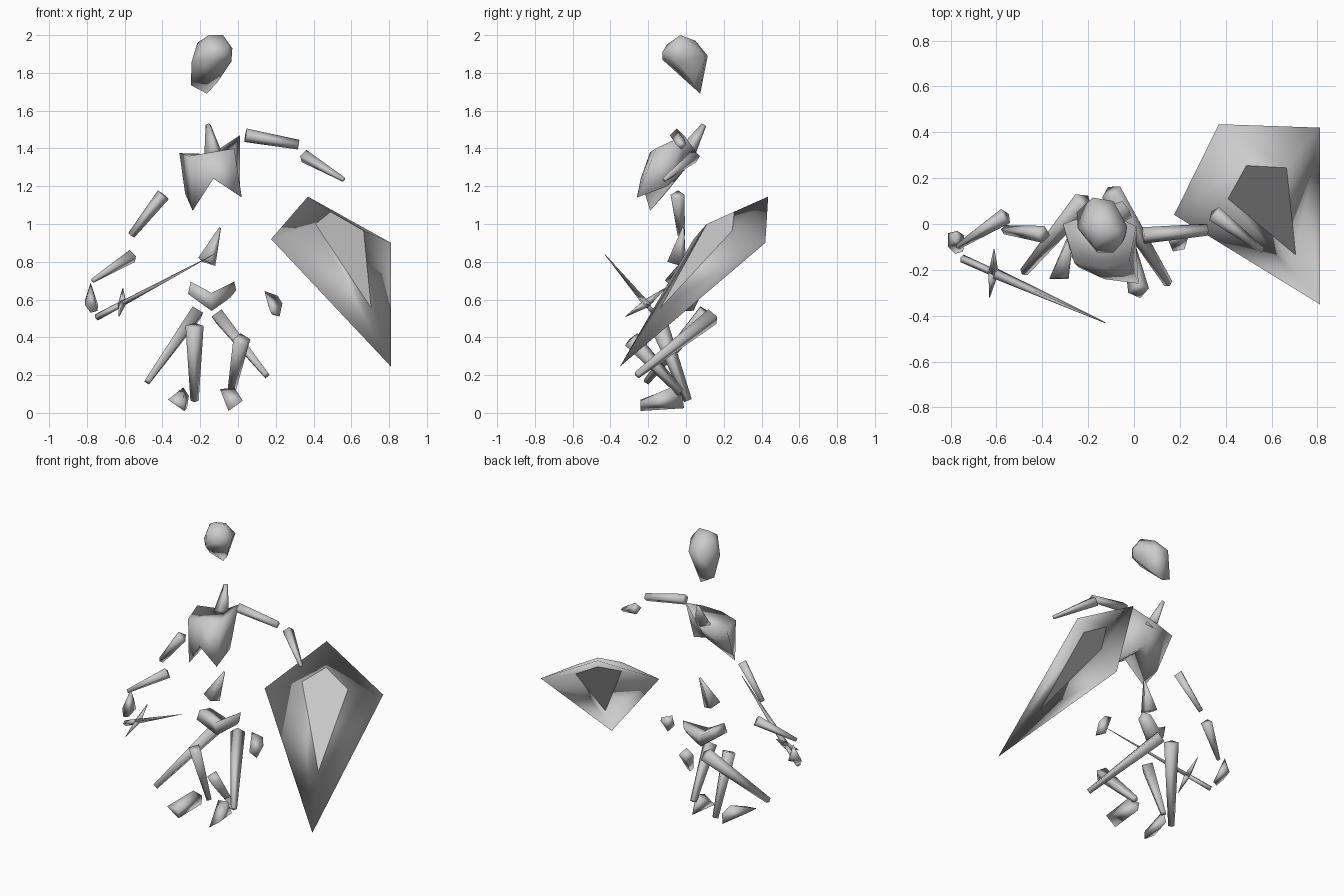
import bpy, bmesh
from mathutils import Vector

if "Cube" in bpy.data.objects:
    bpy.data.objects.remove(bpy.data.objects["Cube"])


def finish(name, bm):
    bmesh.ops.recalc_face_normals(bm, faces=bm.faces)
    me = bpy.data.meshes.new(name)
    bm.to_mesh(me)
    bm.free()
    for p in me.polygons:
        p.use_smooth = True
    ob = bpy.data.objects.new(name, me)
    bpy.context.collection.objects.link(ob)
    return ob


def hull(name, pts):
    bm = bmesh.new()
    vs = [bm.verts.new(p) for p in pts]
    res = bmesh.ops.convex_hull(bm, input=vs)
    junk = [g for g in res["geom_interior"] if isinstance(g, bmesh.types.BMVert)]
    bmesh.ops.delete(bm, geom=junk, context='VERTS')
    return finish(name, bm)


def bone(name, a, b, ra, rb, sides=4, flat=1.0):
    """Tapered low-poly shaft from a to b."""
    a, b = Vector(a), Vector(b)
    d = b - a
    bm = bmesh.new()
    bmesh.ops.create_cone(bm, cap_ends=True, segments=sides,
                          radius1=ra, radius2=rb, depth=d.length)
    rot = d.to_track_quat('Z', 'Y')
    for v in bm.verts:
        v.co.y *= flat
        v.co = rot @ v.co + (a + b) / 2
    return finish(name, bm)


def loft(name, rings, caps=True):
    """Skin through a list of point rings, optionally capped at both ends."""
    bm = bmesh.new()
    rs = [[bm.verts.new(p) for p in r] for r in rings]
    for r, s in zip(rs, rs[1:]):
        n = len(r)
        for i in range(n):
            j = (i + 1) % n
            bm.faces.new((r[i], r[j], s[j], s[i]))
    if caps:
        for r in (rs[0], rs[-1]):
            bm.faces.new(r)
    return finish(name, bm)


# Skull, jaw pointing backwards and down
hull("skull", [
    (-.155, -.03, 2.0), (-.08, -.03, 2.0), (-.215, .0, 1.96), (-.13, .05, 1.97),
    (-.03, -.01, 1.93), (-.05, -.08, 1.94), (-.17, -.10, 1.95), (-.09, -.125, 1.91),
    (-.245, -.02, 1.86), (-.16, -.125, 1.87), (-.035, -.05, 1.86), (-.09, .1, 1.89),
    (-.18, .115, 1.89), (-.165, .075, 1.69), (-.25, .05, 1.735), (-.11, .04, 1.75)])

# Rib cage with an arched notch at the lower front
loft("rib_cage", [
    [(-.31, .0, 1.375), (-.26, -.17, 1.36), (-.14, -.19, 1.38),
     (-.02, -.16, 1.40), (.01, -.01, 1.47), (-.14, .06, 1.37)],
    [(-.28, -.11, 1.16), (-.24, -.19, 1.07), (-.13, -.24, 1.24),
     (.02, -.26, 1.14), (.01, -.10, 1.20), (-.13, -.03, 1.26)]])

# Spine pieces
bone("neck", (-.13, .0, 1.37), (-.158, .095, 1.525), .05, .014)
bone("lumbar_spine", (-.165, -.05, .80), (-.095, -.015, .98), .055, .006)

# Pelvis: left wing, saddle, right wing
loft("pelvis", [
    [(-.25, -.06, .695), (-.265, -.07, .63), (-.24, .0, .62), (-.23, .03, .68)],
    [(-.14, -.05, .635), (-.14, -.03, .54), (-.14, .04, .54), (-.14, .07, .62)],
    [(-.02, .06, .695), (-.01, .03, .65), (-.04, .05, .61), (-.05, .10, .67)]])

# Limb bones: name, start, end, start radius, end radius
for limb in [
    ("upper_arm_a", (-.395, -.045, 1.155), (-.565, -.025, .94), .037, .02),
    ("upper_arm_b", (.04, -.05, 1.47), (.32, -.025, 1.42), .036, .026),
    ("forearm_a", (-.56, .035, .83), (-.77, -.10, .70), .036, .013),
    ("forearm_b", (.35, .045, 1.36), (.56, -.115, 1.235), .036, .013),
    ("thigh_a", (-.22, .10, .53), (-.48, -.21, .165), .046, .02),
    ("thigh_b", (-.10, .14, .51), (.15, -.26, .20), .046, .02),
    ("shin_a", (-.23, -.14, .46), (-.23, .01, .065), .048, .022),
    ("shin_b", (.02, -.29, .39), (-.035, -.03, .11), .046, .022),
]:
    bone(*limb)

# Hands
hull("hand_a", [(-.78, -.05, .69), (-.81, -.04, .60), (-.81, -.10, .57),
                (-.74, -.05, .57), (-.745, -.12, .54), (-.78, -.13, .53),
                (-.77, -.03, .62)])
hull("hand_b", [(.14, -.05, .645), (.16, -.08, .57), (.18, -.06, .52),
                (.22, -.11, .51), (.235, -.06, .58), (.21, -.03, .62),
                (.17, -.12, .54)])

# Feet: wedges with wide toes, rising at the ankle
hull("foot_a", [(-.37, -.24, .07), (-.285, -.24, .01), (-.29, -.07, .135),
                (-.26, -.02, .09), (-.27, -.01, .025), (-.285, -.235, .065)])
hull("foot_b", [(-.05, -.24, .01), (.025, -.24, .065), (-.095, -.08, .125),
                (-.02, -.08, .135), (-.04, -.01, .025), (-.06, -.02, .09)])

# Sword: grip, blade and crossguard
tip, pommel = Vector((-.126, -.43, .84)), Vector((-.75, -.15, .505))
guard = pommel.lerp(tip, .22)
bone("sword_grip", pommel, guard, .018, .016)
bone("sword_blade", guard, tip, .024, .002, 4, .6)
for i, end in enumerate([(-.63, -.32, .51), (-.61, -.11, .66)]):
    bone(f"sword_guard_{i}", guard, end, .022, .002)

# Kite shield: thin rim band with a raised kite-shaped plate on each side
axis = Vector((.38, -.60, .71)).normalized()
front = [Vector(p) for p in [(.41, .11, 1.0), (.49, .255, 1.065),
                             (.665, .245, .965), (.705, -.135, .555)]]
rim = [Vector(p) for p in [(.175, .04, .92), (.37, .435, 1.145),
                           (.81, .42, .90), (.81, -.35, .245)]]
back = [p - axis * .06 for p in front]
band = loft("shield_rim", [back, rim, front], caps=False)

# Rim shading turns outward like a rounded edge
mid = sum(rim, Vector()) / 4
tilt = [-.4] * 4 + [0] * 4 + [.4] * 4
normals = []
for v, t in zip(band.data.vertices, tilt):
    out = v.co - mid
    out -= axis * out.dot(axis)
    normals.append((out.normalized() + axis * t).normalized())
band.data.normals_split_custom_set_from_vertices(normals)

for name, ring, want in [("shield_front_plate", front, axis),
                         ("shield_back_plate", back, -axis)]:
    me = bpy.data.meshes.new(name)
    me.from_pydata(ring, [], [(0, 1, 2, 3)])
    if me.polygons[0].normal.dot(want) < 0:
        me.flip_normals()
    bpy.context.collection.objects.link(bpy.data.objects.new(name, me))
